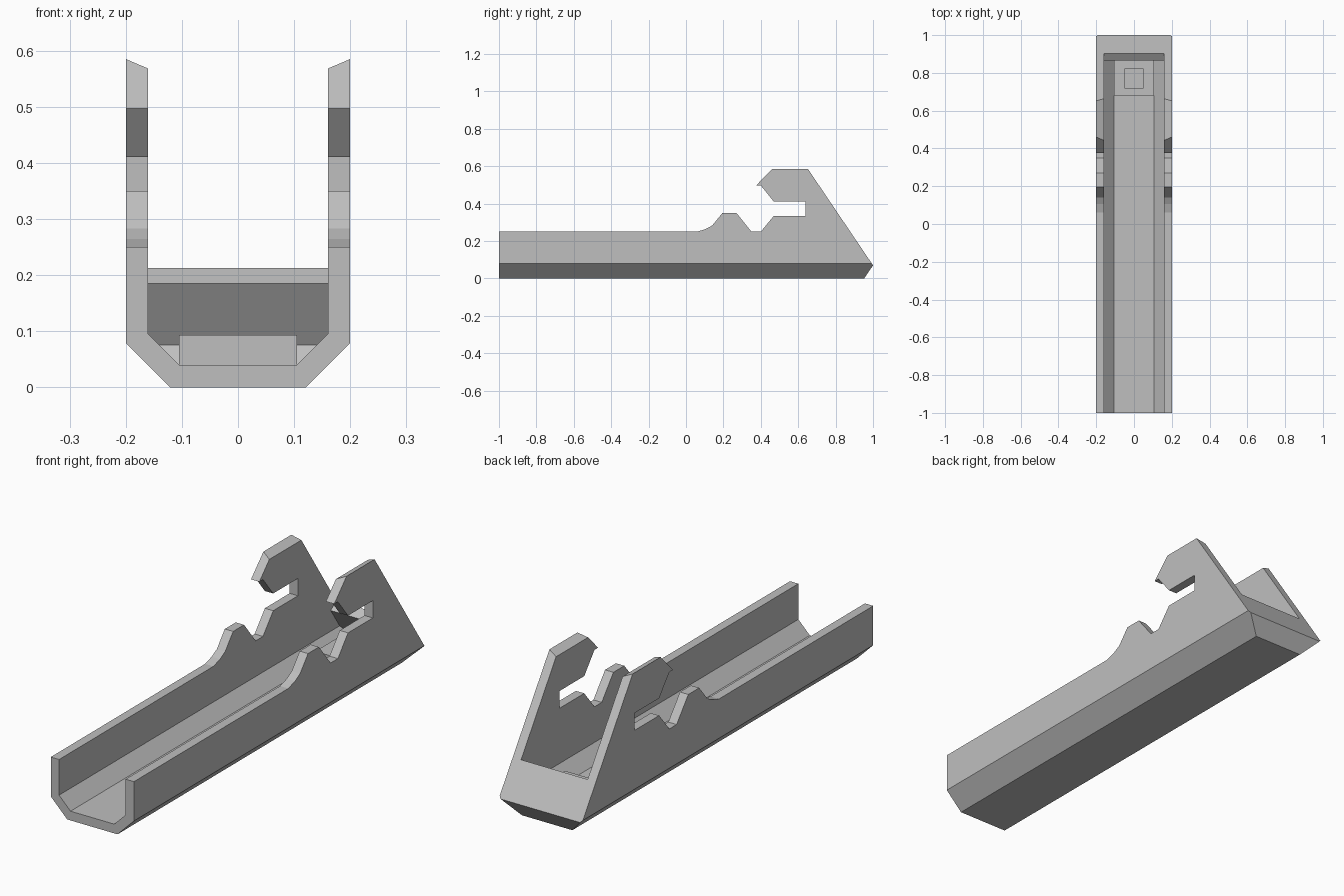
import bpy
import bmesh
from mathutils import Vector

cube = bpy.data.objects.get("Cube")
if cube:
    bpy.data.objects.remove(cube, do_unlink=True)

grey = bpy.data.materials.new("plain_grey")
grey.use_nodes = True
colour = (0.52, 0.52, 0.52, 1)
grey.diffuse_color = colour
grey.node_tree.nodes["Principled BSDF"].inputs["Base Color"].default_value = colour


def prism(name, points, depth, chamfers=()):
    """Extrude a closed 3D outline along depth, then trim it by (point, normal) planes."""
    bm = bmesh.new()
    face = bm.faces.new([bm.verts.new(p) for p in points])
    result = bmesh.ops.extrude_face_region(bm, geom=[face])
    moved = [v for v in result["geom"] if isinstance(v, bmesh.types.BMVert)]
    bmesh.ops.translate(bm, verts=moved, vec=Vector(depth))
    for co, no in chamfers:
        cut = bmesh.ops.bisect_plane(bm, geom=bm.verts[:] + bm.edges[:] + bm.faces[:],
                                     plane_co=co, plane_no=no, clear_outer=True)
        rim = [e for e in cut["geom_cut"] if isinstance(e, bmesh.types.BMEdge)]
        bmesh.ops.contextual_create(bm, geom=rim)
    bmesh.ops.recalc_face_normals(bm, faces=bm.faces[:])
    mesh = bpy.data.meshes.new(name)
    bm.to_mesh(mesh)
    bm.free()
    mesh.materials.append(grey)
    obj = bpy.data.objects.new(name, mesh)
    bpy.context.collection.objects.link(obj)
    return obj


def side_prism(name, profile, half, chamfers=()):
    return prism(name, [(-half, y, z) for y, z in profile], (2 * half, 0, 0), chamfers)


def subtract(target, cutter):
    cutter.hide_render = True
    mod = target.modifiers.new("cut", "BOOLEAN")
    mod.operation = "DIFFERENCE"
    mod.solver = "EXACT"
    mod.object = cutter
    bpy.context.view_layer.objects.active = target
    bpy.ops.object.modifier_apply(modifier=mod.name)
    bpy.data.objects.remove(cutter, do_unlink=True)


def lower_chamfers(x, z):
    return [((s * x, 0, z), (s, 0, -1)) for s in (-1, 1)]


# Side silhouette with notch, slot and hook
silhouette = [
    (-1, 0), (0.953, 0), (1, 0.07), (0.652, 0.585), (0.46, 0.585),
    (0.375, 0.497), (0.4, 0.497), (0.47, 0.41), (0.64, 0.41), (0.64, 0.335),
    (0.47, 0.335), (0.4, 0.25), (0.35, 0.25), (0.27, 0.35), (0.195, 0.35),
    (0.14, 0.283), (0.105, 0.264), (0.06, 0.25), (-1, 0.25),
]
channel = side_prism("channel", silhouette, 0.2, lower_chamfers(0.2, 0.079))

# Hollow interior, leaving a sloped end wall
cavity = [
    (-1.1, 0.04), (0.917, 0.04), (0.94, 0.075), (0.865, 0.185),
    (0.905, 0.213), (1.2, 0.42), (1.2, 1), (-1.1, 1),
]
subtract(channel, side_prism("cavity_cutter", cavity, 0.16, lower_chamfers(0.16, 0.095)))

# Hook tops slope down toward the inside
valley = [(-0.3, 0.3, 0.6275), (0, 0.3, 0.5), (0.3, 0.3, 0.6275)]
subtract(channel, prism("valley_cutter", valley, (0, 0.6, 0)))

# Raised block on the floor with a square pocket
block = side_prism("floor_block", [(0.68, 0.03), (0.945, 0.03), (0.935, 0.093), (0.68, 0.093)], 0.105)
pocket = [(0.72, 0), (0.82, 0), (0.82, 0.2), (0.72, 0.2)]
subtract(block, side_prism("pocket_cutter", pocket, 0.05))
